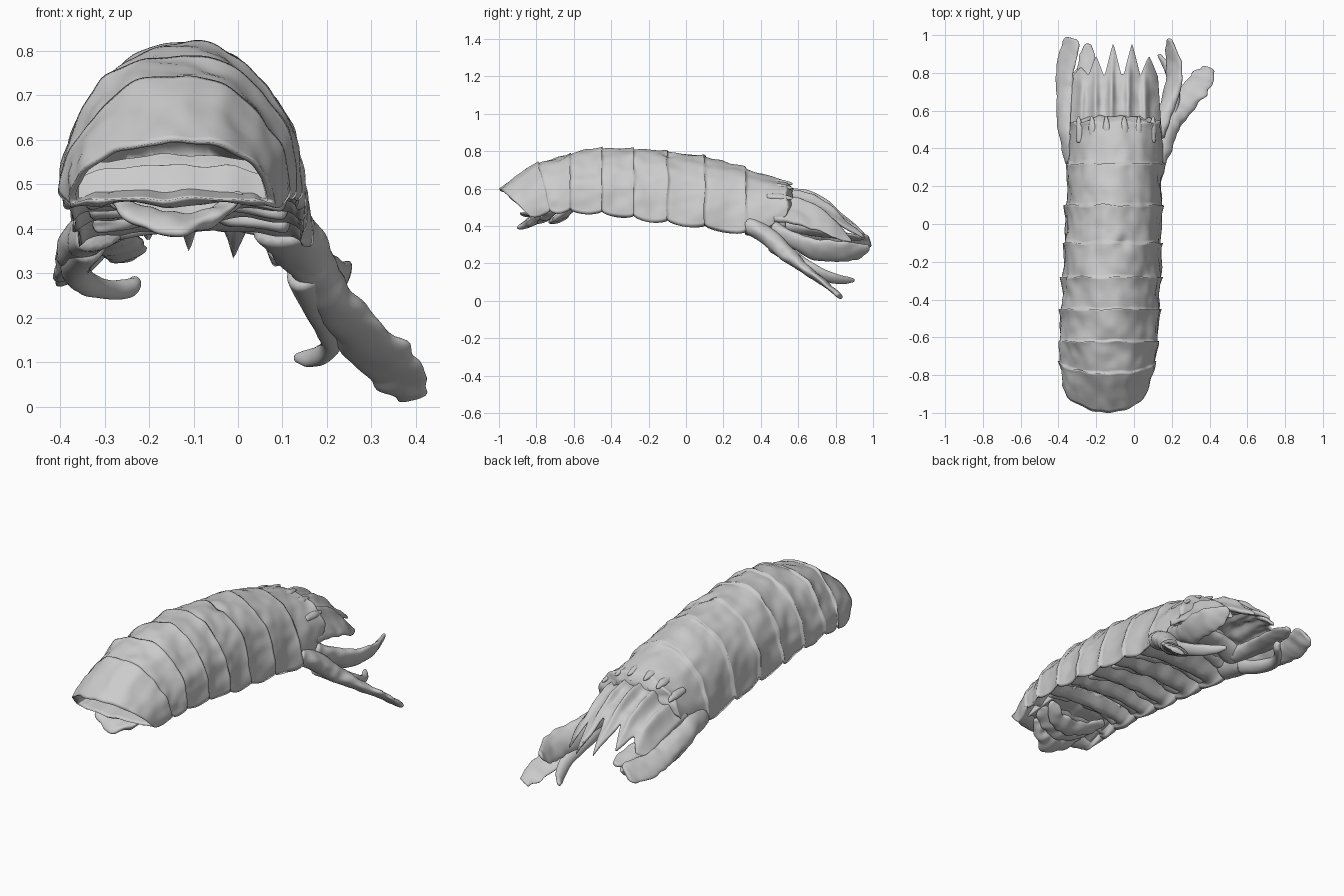
import bpy, bmesh, math
from mathutils import Vector, noise

if "Cube" in bpy.data.objects:
    bpy.data.objects.remove(bpy.data.objects["Cube"])

CX = -0.12


def finish(name, bm, subsurf=0):
    bmesh.ops.recalc_face_normals(bm, faces=bm.faces)
    me = bpy.data.meshes.new(name)
    bm.to_mesh(me)
    bm.free()
    ob = bpy.data.objects.new(name, me)
    bpy.context.collection.objects.link(ob)
    for p in me.polygons:
        p.use_smooth = True
    if subsurf:
        m = ob.modifiers.new("smooth", 'SUBSURF')
        m.levels = m.render_levels = subsurf
    return ob


def loft(name, rings, subsurf=0):
    bm = bmesh.new()
    vs = [[bm.verts.new(p) for p in r] for r in rings]
    n = len(rings[0])
    for a, b in zip(vs, vs[1:]):
        for i in range(n):
            bm.faces.new((a[i], a[(i + 1) % n], b[(i + 1) % n], b[i]))
    bm.faces.new(vs[0])
    bm.faces.new(vs[-1])
    return finish(name, bm, subsurf)


def interp(table, y):
    # smooth (Hermite) lookup in a short profile
    n = len(table)
    if y <= table[0][0]:
        return table[0][1]
    for i in range(n - 1):
        (y0, v0), (y1, v1) = table[i], table[i + 1]
        if y <= y1:
            pa, pb = table[max(i - 1, 0)], table[min(i + 2, n - 1)]
            h, t = y1 - y0, (y - y0) / (y1 - y0)
            m0 = (v1 - pa[1]) / (y1 - pa[0]) * h
            m1 = (pb[1] - v0) / (pb[0] - y0) * h
            return ((2*t**3 - 3*t*t + 1) * v0 + (t**3 - 2*t*t + t) * m0
                    + (3*t*t - 2*t**3) * v1 + (t**3 - t*t) * m1)
    return table[-1][1]


# Abdomen profiles along y
TOP = [(-1, .605), (-.9, .68), (-.8, .73), (-.6, .795), (-.4, .818), (-.2, .805),
       (0, .785), (.2, .745), (.4, .685), (.54, .63)]
LOW = [(-1, .445), (-.8, .47), (-.6, .475), (-.4, .46), (-.2, .43), (0, .405),
       (.2, .375), (.35, .36), (.46, .41), (.54, .45)]
LEFT = [(-1, -.375), (-.8, -.39), (-.5, -.39), (0, -.368), (.4, -.35), (.54, -.33)]
RIGHT = [(-1, .08), (-.8, .11), (-.5, .138), (0, .148), (.4, .157), (.54, .14)]
JOINTS = [-1.0, -.79, -.62, -.45, -.28, -.10, .10, .32, .54]


def ring(y):
    top, low, l, r = (interp(t, y) for t in (TOP, LOW, LEFT, RIGHT))
    k = max(i for i, j in enumerate(JOINTS[:-1]) if y >= j - 1e-6)
    f = min(1, (y - JOINTS[k]) / (JOINTS[k + 1] - JOINTS[k]))
    low -= .022 * math.sin(math.pi * f) ** .6 - .012
    c, w = (l + r) / 2, (r - l) / 2
    shear = .16 * max(0, 1 - (y + 1) / .35)       # front rim slants backwards
    pts = []
    for i in range(65):
        a = math.pi * i / 64
        s = math.sin(a)
        p = Vector((c + w * math.cos(a), y + shear * (1 - s), low + (top - low) * s ** .95))
        # rear edge of each plate overlaps, with an uneven height
        d = (.010 * f ** 4 - .004) * (1 + noise.noise(p * 5 + Vector((k, 0, 0))))
        d += .013 * noise.noise(p * 7) + .008 * noise.noise(p * 17)
        d -= .022 * math.exp(-((p.x + .05) ** 2 + (p.y + .1) ** 2) / .0012) * (s > .6)
        p += Vector((math.cos(a), .25 * noise.noise(p * 9), s)) * d
        p.y += .012 * noise.noise(Vector((a * 2.5, k, 1)))
        pts.append(p)
    deep = min(1, max(.15, (y + .98) / .25))
    for i in range(1, 32):                        # ridged, recessed underside
        t = math.pi * (1 - i / 32)
        s = math.sin(t)
        z = low + s ** .6 * (.055 + .025 * math.cos(2 * math.pi * f)) * deep
        z += .012 * s * noise.noise(Vector((i * .3, y * 9, 4)))
        pts.append(Vector((c + w * .95 * math.cos(t), y + shear * (1 - .3 * s), z)))
    return pts


rings = []
for a, b in zip(JOINTS, JOINTS[1:]):
    rings += [ring(a + (b - a) * g) for g in (0.001, .08, .18, .3, .42, .54, .66, .78, .88, .95, .995)]
# hollow front mouth and tapered rear closure
first, last = rings[0], rings[-1]


def shrink(r, k, dy, dz=0):
    m = sum(r, Vector()) / len(r)
    return [Vector((m.x + (p.x - m.x) * k, p.y + dy, m.z + dz + (p.z - m.z) * k)) for p in r]


mouth = [shrink(first, .5, .5, .05), shrink(first, .85, .25, .04), shrink(first, .93, .03)]
loft("abdomen_shell", mouth + rings + [shrink(last, .9, .005), shrink(last, .6, .03)])


# Flattened limb: path points with half width and half thickness
def blade(name, stations, across, rough=.006, n=14):
    pts = [Vector(s[:3]) for s in stations]
    across = Vector(across)
    out = []
    for j in range(len(pts) - 1):
        for g in range(5):
            t = g / 5
            p0, p1, p2, p3 = (pts[min(max(j + q, 0), len(pts) - 1)] for q in (-1, 0, 1, 2))
            p = .5 * (2*p1 + (p2 - p0)*t + (2*p0 - 5*p1 + 4*p2 - p3)*t*t + (3*p1 - p0 - 3*p2 + p3)*t**3)
            a, b = stations[j], stations[j + 1]
            out.append((p, a[3] + (b[3] - a[3]) * t, a[4] + (b[4] - a[4]) * t))
    out.append((pts[-1], stations[-1][3], stations[-1][4]))
    rs = []
    for i, (p, w, h) in enumerate(out):
        d = (out[min(i + 1, len(out) - 1)][0] - out[max(i - 1, 0)][0]).normalized()
        u = (across - d * across.dot(d)).normalized()
        v = d.cross(u)
        r = []
        for k in range(n):
            a = 2 * math.pi * k / n
            q = p + u * w * math.cos(a) + v * h * math.sin(a)
            r.append(q + (u * math.cos(a) + v * math.sin(a) * .4) * rough * noise.noise(q * 24))
        rs.append(r)
    return loft(name, rs, 1)


# Tail plate: keeled sheet ending in teeth
TEETH = [(-.29, .83, .05), (-.205, .89, .045), (-.11, .955, .048), (-.005, .955, .048), (.09, .89, .05)]
bm = bmesh.new()
NX, NY = 72, 30
grid = [[], []]
for i in range(NX + 1):
    x = -.335 + .475 * i / NX
    e = abs(x + .0975) / .2375
    yend = max([.80 - .04 * e] + [yt - (yt - .78) * min(1, abs(x - xt) / wt) ** 1.1 for xt, yt, wt in TEETH])
    cols = ([], [])
    for j in range(NY + 1):
        v = j / NY
        y = .47 + v * (yend - .47)
        thick = (.085 * (1 - v) ** .7 + .012) * (1 - .75 * e ** 3)
        z = interp([(.47, .60), (.6, .57), (.75, .515), (.86, .43), (.96, .36)], y) - .15 * e ** 2.2
        keel = sum(math.exp(-((x - k) / .018) ** 2) for k in (-.28, -.205, -.12, -.03, .06))
        z += .035 * keel * math.sin(math.pi * min(1, v * .9 + .08))
        z += .012 * noise.noise(Vector((x, y, z)) * 14)
        xs = CX + (x - CX) * (1.03 - .08 * v)
        cols[0].append(bm.verts.new((xs, y, z)))
        cols[1].append(bm.verts.new((xs, y, z - thick - .02 * keel * (1 - v))))
    grid[0].append(cols[0])
    grid[1].append(cols[1])
for g in grid:
    for i in range(NX):
        for j in range(NY):
            bm.faces.new((g[i][j], g[i + 1][j], g[i + 1][j + 1], g[i][j + 1]))
bmesh.ops.bridge_loops(bm, edges=[e for e in bm.edges if e.is_boundary])
finish("tail_plate", bm)

# Short spines along the rear edge of the last body segment
for k, x in enumerate((-.29, -.22, -.145, -.05, .025, .10)):
    e = min(.95, abs(x + .095) / .24)
    z = .445 + .195 * math.sqrt(1 - e * e)
    blade("segment_spine_%d" % k, [(x, .43, z, .016, .012), (x, .51, z - .004, .022, .016),
          (x * 1.02, .57, z - .012, .005, .005)], (1, 0, -e * (1 if x > CX else -1)), .002)

# Right tail fan
blade("right_outer_paddle", [(.10, .33, .41, .08, .05), (.155, .45, .335, .06, .05), (.20, .54, .25, .05, .045),
      (.265, .63, .175, .062, .028), (.325, .72, .11, .075, .02), (.37, .79, .05, .065, .015),
      (.392, .825, .018, .03, .01)], (1, -.3, .2), .022)
blade("right_inner_paddle", [(.11, .46, .38, .06, .045), (.16, .58, .32, .05, .035), (.20, .70, .275, .07, .03),
      (.215, .82, .265, .072, .022), (.20, .91, .265, .058, .015), (.19, .98, .29, .015, .008)], (.55, 0, .8), .018)
blade("right_fan_spine", [(.15, .46, .31, .055, .045), (.19, .58, .225, .045, .035), (.215, .70, .155, .035, .025),
      (.185, .81, .115, .03, .02), (.13, .90, .11, .012, .01)], (.6, 0, .8), .006)

# Left tail fan
blade("left_outer_paddle", [(-.30, .33, .41, .08, .05), (-.342, .47, .385, .06, .048), (-.362, .58, .36, .055, .04),
      (-.365, .70, .335, .062, .025), (-.36, .82, .32, .068, .02), (-.34, .93, .315, .065, .016),
      (-.33, .985, .32, .045, .01)], (.75, 0, .65), .022)
blade("left_inner_paddle", [(-.29, .46, .41, .05, .045), (-.285, .60, .39, .05, .03), (-.27, .74, .365, .055, .022),
      (-.25, .87, .345, .048, .016), (-.24, .955, .335, .014, .01)], (1, 0, .3), .016)
blade("left_fan_spine", [(-.33, .46, .37, .05, .04), (-.365, .60, .32, .04, .035), (-.345, .72, .28, .03, .022),
      (-.29, .81, .262, .022, .018), (-.24, .86, .268, .024, .02), (-.235, .885, .285, .012, .01)], (.6, 0, .8), .006)
# Bridge joining the two fan bases under the tail plate
blade("fan_base", [(-.32, .46, .39, .07, .03), (-.2, .47, .435, .07, .035), (-.1, .47, .445, .07, .035),
      (.02, .47, .43, .07, .035), (.13, .46, .38, .07, .03)], (0, 1, 0), .01)

# Torn flesh plates inside the front opening
for k, (y, z, w) in enumerate(((-.82, .425, .14), (-.74, .455, .18), (-.66, .45, .17))):
    x = CX - .02
    blade("front_flesh_%d" % k, [(x - w, y + .05, z + .05, .015, .012), (x - w * .6, y, z + .005, .045, .018),
          (x, y - .02, z - .012, .055, .02), (x + w * .6, y, z + .005, .045, .018),
          (x + w, y + .05, z + .05, .015, .012)], (0, .9, .35), .035)

# Belly ridges between the plate edges
for k, y in enumerate(JOINTS[2:-1]):
    y += .05
    z = interp(LOW, y) + .03
    l, r = interp(LEFT, y) + .035, interp(RIGHT, y) - .035
    blade("belly_ridge_%d" % k, [(l, y, z - .005, .02, .02), (l * .72 + r * .28, y + .02, z + .02, .035, .025),
          ((l + r) / 2, y + .025, z + .03, .03, .02), (l * .28 + r * .72, y + .02, z + .02, .035, .025),
          (r, y, z - .005, .02, .02)], (0, 1, .4), .025)
